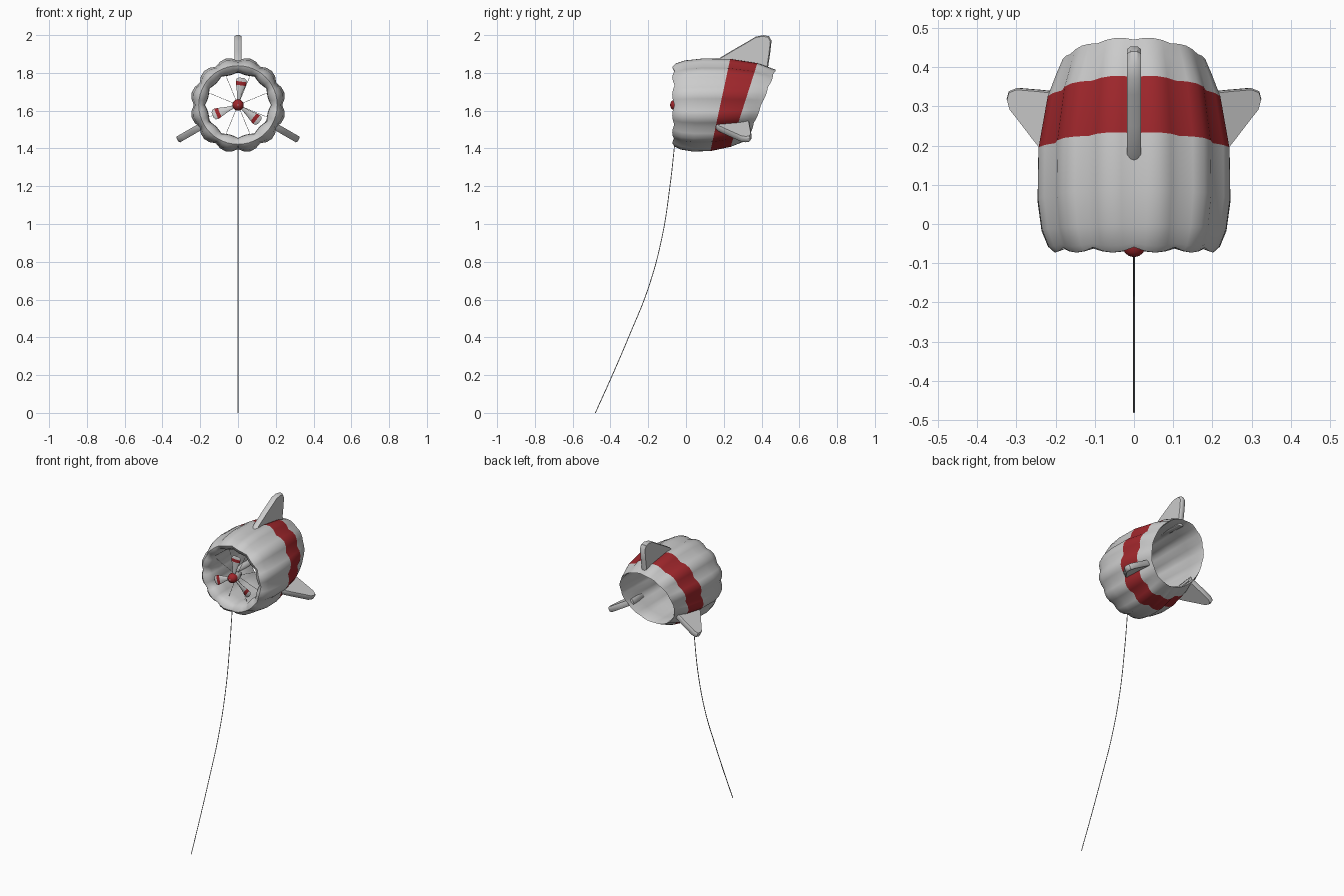
import bpy, bmesh
from math import sin, cos, pi, radians
from mathutils import Vector, Matrix

if "Cube" in bpy.data.objects:
    bpy.data.objects.remove(bpy.data.objects["Cube"])

CZ = 1.63   # height of the duct axis
red = bpy.data.materials.new("red")
red.diffuse_color = (0.35, 0.02, 0.025, 1)
red.use_nodes = True
red.node_tree.nodes["Principled BSDF"].inputs["Base Color"].default_value = red.diffuse_color
grey = bpy.data.materials.new("grey")
grey.diffuse_color = (0.8, 0.8, 0.8, 1)
grey.use_nodes = True
grey.node_tree.nodes["Principled BSDF"].inputs["Base Color"].default_value = grey.diffuse_color


def make(name, bm, angle=40):
    bmesh.ops.recalc_face_normals(bm, faces=bm.faces)
    me = bpy.data.meshes.new(name)
    bm.to_mesh(me)
    bm.free()
    me.materials.append(grey)
    me.materials.append(red)
    ob = bpy.data.objects.new(name, me)
    bpy.context.collection.objects.link(ob)
    bpy.ops.object.select_all(action='DESELECT')
    ob.select_set(True)
    bpy.context.view_layer.objects.active = ob
    bpy.ops.object.shade_smooth_by_angle(angle=radians(angle))
    return ob


def skin(bm, rings, red_if=lambda i, j: False, closed=False, caps=True):
    """Bridge rings of points with quads."""
    vs = [[bm.verts.new(p) for p in ring] for ring in rings]
    n = len(vs[0])
    for i in range(len(vs) if closed else len(vs) - 1):
        a, b = vs[i], vs[(i + 1) % len(vs)]
        for j in range(n):
            k = (j + 1) % n
            f = bm.faces.new((a[j], a[k], b[k], b[j]))
            f.material_index = int(red_if(i, j))
    if caps and not closed:
        bm.faces.new(vs[0])
        bm.faces.new(vs[-1])


# Inflated duct: (chord fraction, radius at lobe, seam dr, seam dt)
section = [(0, .208, 0, .025), (.03, .225, -.012, .012), (.12, .243, -.017, 0),
           (.28, .254, -.02, 0), (.536, .252, -.02, 0), (.8, .228, -.016, 0),
           (.92, .205, -.01, 0), (1, .188, 0, -.012), (.97, .181, .004, 0),
           (.75, .179, .008, 0), (.5, .171, .010, 0), (.25, .162, .012, 0),
           (.1, .164, .012, 0), (.02, .183, .008, .015)]
lobes, seg = 12, 4
rings = []
for k in range(lobes * seg):
    a = 2 * pi * k / (lobes * seg)
    seam = 1 - abs(sin(a * lobes / 2))
    ring = []
    for t, r, dr, dt in section:
        r += dr * seam
        t += dt * seam
        z = r * cos(a)
        chord = .475 + .4 * z          # slanted rear opening
        ring.append((r * sin(a), -.073 + t * chord, CZ + z))
    rings.append(ring)
bm = bmesh.new()
skin(bm, rings, lambda i, j: j == 4, closed=True)
make("duct", bm, 50)

# Three tail fins, the lower two shorter in chord
outline = [(.15, .22), (.18, .25), (.25, .292), (.33, .338), (.37, .362), (.41, .37),
           (.44, .364), (.453, .34), (.445, .27), (.43, .17), (.25, .18)]
cy, cr = .34, .27
for name, ang, sy in (("top_fin", 0, 1), ("right_fin", 120, .65), ("left_fin", 240, .65)):
    rot = Matrix.Rotation(radians(ang), 3, 'Y')
    rings = []
    for x, s in ((-.018, .94), (-.009, 1), (.009, 1), (.018, .94)):
        ring = []
        for y, r in outline:
            yy = cy + (y - cy) * s
            p = rot @ Vector((x, .15 + (yy - .15) * sy, cr + (r - cr) * s))
            ring.append(p + Vector((0, 0, CZ)))
        rings.append(ring)
    bm = bmesh.new()
    skin(bm, rings)
    make(name, bm, 35)


# Turned parts of the rotor
def turned(name, prof, red_rows):
    bm = bmesh.new()
    rings = [[(r * cos(2 * pi * k / 16), y, CZ + r * sin(2 * pi * k / 16)) for k in range(16)]
             for y, r in prof]
    skin(bm, rings, lambda i, j: i in red_rows)
    make(name, bm)


turned("hub", [(-.084, .004), (-.081, .014), (-.073, .024), (-.06, .029), (-.046, .03),
               (-.03, .029), (.0, .022), (.03, .008)], (0, 1, 2, 3))

# Rotor blades with a red stripe
stations = [(.02, .008, .007), (.06, .014, .006), (.105, .026, .005), (.125, .030, .005),
            (.137, .027, .004), (.145, .014, .002)]
for n in range(3):
    rot = Matrix.Rotation(radians(8 + 120 * n), 3, 'Y')
    rings = []
    for r, w, th in stations:
        tw = radians(25 - 120 * r)
        ring = []
        for k in range(8):
            u, v = w * cos(k * pi / 4), th * sin(k * pi / 4)
            p = rot @ Vector((u * cos(tw) - v * sin(tw), u * sin(tw) + v * cos(tw), r))
            ring.append(p + Vector((0, -.045, CZ)))
        rings.append(ring)
    bm = bmesh.new()
    skin(bm, rings, lambda i, j: i == 2)
    make("blade_%d" % (n + 1), bm)


# Thin cables: hub stays and the ground tether
def cable(name, pts, radius, smooth=False):
    cu = bpy.data.curves.new(name, 'CURVE')
    cu.dimensions = '3D'
    cu.bevel_depth = radius
    cu.bevel_resolution = 1
    sp = cu.splines.new('BEZIER' if smooth else 'POLY')
    target = sp.bezier_points if smooth else sp.points
    target.add(len(pts) - 1)
    for p, co in zip(target, pts):
        if smooth:
            p.co = co
            p.handle_left_type = p.handle_right_type = 'AUTO'
        else:
            p.co = (*co, 1)
    ob = bpy.data.objects.new(name, cu)
    bpy.context.collection.objects.link(ob)


for n in range(8):
    a = radians(22.5 + 45 * n)
    cable("stay_%d" % (n + 1), [(r * sin(a), y, CZ + r * cos(a))
                                for r, y in ((.015, -.01), (.178, .0))], .0012)
cable("tether", [(0, -.06, 1.42), (0, -.085, 1.2), (0, -.127, .93), (0, -.2, .66),
                 (0, -.3, .41), (0, -.39, .2), (0, -.48, 0)], .0025, True)
